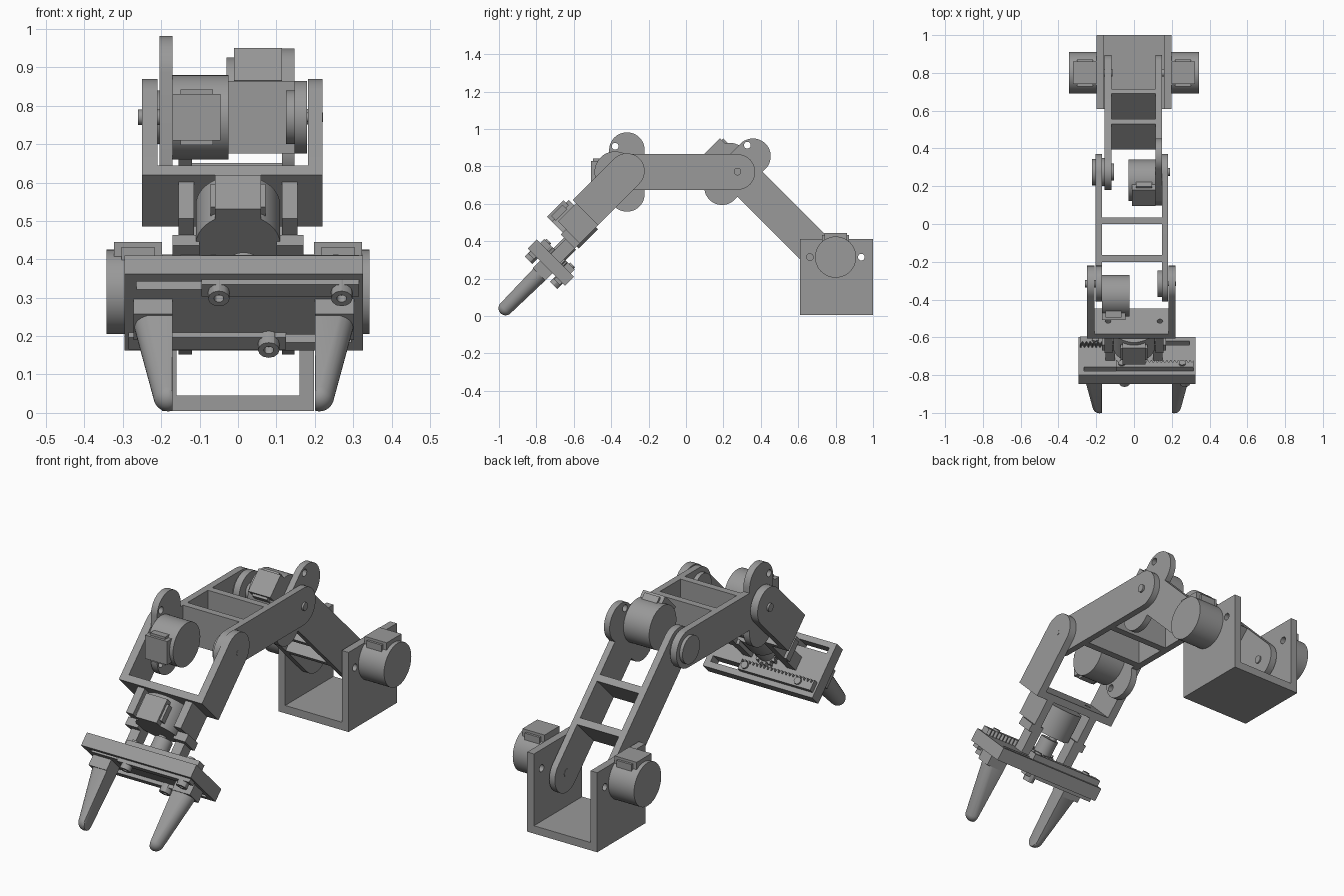
import bpy, bmesh
from math import sin, cos, pi, radians
from mathutils import Matrix, Vector

if "Cube" in bpy.data.objects:
    bpy.data.objects.remove(bpy.data.objects["Cube"])

R = 0.095                       # half width of every arm link
X, Y, Z = Vector((1, 0, 0)), Vector((0, 1, 0)), Vector((0, 0, 1))
grey = bpy.data.materials.new("dark_grey")
grey.diffuse_color = (0.32, 0.32, 0.32, 1)
grey.use_nodes = True
grey.node_tree.nodes["Principled BSDF"].inputs["Base Color"].default_value = grey.diffuse_color


def axes(o, xa, za):
    """Matrix with origin o, local x axis xa and local z axis za."""
    xa, za = Vector(xa), Vector(za)
    m = Matrix((xa, za.cross(xa), za)).transposed().to_4x4()
    m.translation = Vector(o)
    return m


def link_frame(y, z, deg):
    """Local x runs along the link, local z is world x."""
    a = radians(deg)
    return axes((0, y, z), (0, cos(a), sin(a)), X)


def arc(cx, cy, r, a0, a1, n=24):
    return [(cx + r * cos(radians(a0 + (a1 - a0) * i / n)),
             cy + r * sin(radians(a0 + (a1 - a0) * i / n))) for i in range(n + 1)]


def circle(cx, cy, r, n=48):
    return arc(cx, cy, r, 0, 360, n)[:-1]


def rect(x0, x1, y0, y1):
    return [(x0, y0), (x1, y0), (x1, y1), (x0, y1)]


def add(name, mesh, m):
    mesh.materials.clear()
    mesh.materials.append(grey)
    ob = bpy.data.objects.new(name, mesh)
    ob.matrix_world = m
    bpy.context.collection.objects.link(ob)
    return ob


def prism(name, m, z0, z1, *outlines):
    """Extrude a filled profile (later outlines are holes) from z0 to z1."""
    cu = bpy.data.curves.new(name, 'CURVE')
    cu.dimensions, cu.fill_mode, cu.extrude = '2D', 'BOTH', abs(z1 - z0) / 2
    for pts in outlines:
        sp = cu.splines.new('POLY')
        sp.points.add(len(pts) - 1)
        for p, (a, b) in zip(sp.points, pts):
            p.co = (a, b, 0, 1)
        sp.use_cyclic_u = True
    tmp = bpy.data.objects.new(name, cu)
    bpy.context.collection.objects.link(tmp)
    dg = bpy.context.evaluated_depsgraph_get()
    mesh = bpy.data.meshes.new_from_object(tmp.evaluated_get(dg))
    bpy.data.objects.remove(tmp)
    bm = bmesh.new()
    bm.from_mesh(mesh)
    bmesh.ops.translate(bm, verts=bm.verts, vec=(0, 0, (z0 + z1) / 2))
    bmesh.ops.remove_doubles(bm, verts=bm.verts, dist=1e-5)
    bmesh.ops.recalc_face_normals(bm, faces=bm.faces)
    bm.to_mesh(mesh)
    bm.free()
    return add(name, mesh, m)


def motor(name, m, shaft):
    """Round stepper: mounting face at z = 0, body towards +z, terminal box on +x."""
    prism(name + "_body", m, 0, 0.145, circle(0, 0, 0.11))
    prism(name + "_terminal_box", m, 0, 0.125, rect(0.05, 0.13, -0.06, 0.06))
    prism(name + "_terminal_cover", m, 0.02, 0.105, rect(0.05, 0.117, -0.072, 0.072))
    prism(name + "_shaft", m, -shaft, 0, circle(-0.063, 0, 0.02, 24))


def plain_link(L):
    return arc(0, 0, R, 90, 270) + arc(L, 0, R, -90, 90)


def mount_link(L):
    """Link ending in a crosswise motor flange, with two screw holes."""
    out = arc(0, 0, R, 90, 270) + [(L - R, -R)] + arc(L, -0.117, R, 180, 360)
    out += arc(L, 0.117, R, 0, 180) + [(L - R, R)]
    return [out] + [circle(L + 0.063, s * 0.1375, 0.018, 20) for s in (1, -1)]


# Base bracket with two shoulder motors
base = link_frame(0.805, 0.315, 0)
for side, s in (("left", -1), ("right", 1)):
    prism("base_wall_" + side, base, s * 0.16, s * 0.198, rect(-0.195, 0.195, -0.31, 0.097),
          *[circle(c - 0.005, 0, 0.018, 20) for c in (-0.1375, 0.1375)])
    motor("shoulder_motor_" + side, axes((s * 0.198, 0.80, 0.315), Z, X * s), 0.085)
prism("base_floor", base, -0.16, 0.16, rect(-0.195, 0.195, -0.31, -0.27))

# Upper arm: shoulder to elbow
f1, L1 = link_frame(0.80, 0.247, 135), 0.742
prism("upper_arm_left", f1, -0.155, -0.12, plain_link(L1))
prism("upper_arm_right", f1, 0.115, 0.147, *mount_link(L1))
for i, u in enumerate((0.215, 0.442)):
    prism(f"upper_arm_rung_{i}", f1, -0.12, 0.115, rect(u, u + 0.035, -R, R))
d1 = f1.to_3x3() @ X
motor("elbow_motor", axes(f1 @ Vector((L1 + 0.063, 0, 0.115)), d1, -X), 0.075)

# Forearm: elbow to wrist
f2, L2 = link_frame(0.275, 0.77, 180), 0.591
prism("forearm_left", f2, -0.205, -0.17, *mount_link(L2))
prism("forearm_right", f2, 0.147, 0.18, plain_link(L2))
for i, u in enumerate((0.24, 0.44)):
    prism(f"forearm_rung_{i}", f2, -0.17, 0.147, rect(u, u + 0.036, -R, R))
motor("wrist_motor", axes(f2 @ Vector((L2 + 0.063, 0, -0.17)), -Y, X), 0.09)
prism("elbow_pin_head", f2, -0.222, -0.205, circle(0, 0, 0.07))
prism("elbow_washer", f2, -0.17, -0.155, circle(0, 0, 0.075))
prism("elbow_pin_end", f2, -0.12, -0.105, circle(0, 0, 0.045))
prism("wrist_washer", f2, 0.125, 0.147, circle(L2, 0, 0.07))
prism("wrist_pin", f2, 0.18, 0.222, circle(L2, 0, 0.012, 16))

# Wrist bracket
f3, L3 = link_frame(-0.316, 0.775, 225), 0.315
wrist = arc(0, 0, R, 90, 270) + [(L3, -R), (L3, R)]
prism("wrist_plate_left", f3, -0.25, -0.21, wrist)
prism("wrist_plate_right", f3, 0.182, 0.22, wrist)
u = f3.to_3x3() @ X             # along the gripper
w = axes((0, -0.316, 0.775), X, u)   # local x = world x, y = up-front, z = along gripper
prism("wrist_cross_plate", w, 0.28, L3, rect(-0.21, 0.182, -R, R),
      circle(-0.1375, 0, 0.015, 16), circle(0.1375, 0, 0.015, 16))

# Gripper motor and the posts that carry the gripper
n = w.to_3x3() @ Y
motor("gripper_motor", axes(w @ Vector((0, 0, 0.475)), n, -u), 0.18)
for side, s in (("left", -1), ("right", 1)):
    a, b = sorted((s * 0.115, s * 0.155))
    prism("motor_cheek_" + side, w, L3, 0.45, rect(a, b, -R, 0.07))
    a, b = sorted((s * 0.10, s * 0.17))
    prism("motor_ear_block_" + side, w, 0.45, 0.49, rect(a, b, -R, 0.01))
    a, b = sorted((s * 0.10, s * 0.15))
    prism("gripper_post_" + side, w, 0.49, 0.60, rect(a, b, -R, -0.025))

# Gripper plate with two slots, racks and pinion
g = axes(w @ Vector((0.015, -0.06, 0)), X, u)
prism("gripper_plate", g, 0.60, 0.667, rect(-0.31, 0.31, -0.14, 0.143),
      rect(-0.28, 0.28, 0.085, 0.115), rect(-0.28, 0.28, -0.11, -0.08))
prism("gripper_collar", g, 0.49, 0.57, circle(0, 0, 0.045, 32))
prism("pinion", g, 0.57, 0.60, [((0.05 + 0.012 * (i % 4 < 2)) * cos(i * pi / 28),
                                 (0.05 + 0.012 * (i % 4 < 2)) * sin(i * pi / 28))
                                for i in range(56)])
for name, s, x0 in (("upper", 1, -0.11), ("lower", -1, -0.30)):
    teeth = [(x0 + 0.41 * i / 80, s * (0.062 if i % 4 < 2 else 0.078)) for i in range(81)]
    prism(name + "_rack", g, 0.57, 0.60, teeth + [(x0 + 0.41, s * 0.115), (x0, s * 0.115)])
    c = 0.10 if s > 0 else -0.095
    prism(name + "_slider", g, 0.60, 0.685, rect(x0, x0 + 0.41, c - 0.022, c + 0.022))
for i, (x, y) in enumerate(((-0.065, 0.095), (0.255, 0.095), (0.065, -0.095))):
    prism(f"slider_screw_{i}", g, 0.667, 0.71, circle(x, y, 0.028, 12), circle(x, y, 0.013, 12))
for i, (x, y) in enumerate(((-0.22, -0.09), (0.08, -0.09), (-0.08, 0.09), (0.24, 0.09))):
    prism(f"rack_screw_{i}", g, 0.56, 0.57, circle(x, y, 0.018, 16))


def finger(name, s):
    """Tapered finger, flat on the gripping side, with a rounded tip."""
    bm = bmesh.new()
    base = [(0.185, -0.045), (0.25, -0.045)] + arc(0.24, 0, 0.045, -80, 80, 12)
    base += [(0.25, 0.045), (0.185, 0.045)]
    for x, y in base:
        bm.verts.new((x, y, 0.72))
    bmesh.ops.create_uvsphere(bm, u_segments=24, v_segments=14, radius=0.038,
                              matrix=Matrix.Translation((0.197, 0, 0.977)))
    bmesh.ops.delete(bm, geom=bm.edges[:], context='EDGES_FACES')
    for v in bm.verts:
        v.co.x = s * max(v.co.x, 0.185)
    bmesh.ops.remove_doubles(bm, verts=bm.verts, dist=1e-5)
    bmesh.ops.convex_hull(bm, input=bm.verts)
    bmesh.ops.delete(bm, geom=[v for v in bm.verts if not v.link_faces], context='VERTS')
    bmesh.ops.recalc_face_normals(bm, faces=bm.faces)
    mesh = bpy.data.meshes.new(name)
    bm.to_mesh(mesh)
    bm.free()
    add(name, mesh, g)


# Fingers on their carriages
for side, s in (("left", -1), ("right", 1)):
    finger("finger_" + side, s)
    a, b = sorted((s * 0.185, s * 0.287))
    prism("finger_carriage_" + side, g, 0.667, 0.722, rect(a, b, -0.045, 0.05))

# Smooth the round walls, keep edges sharp
for ob in bpy.context.scene.objects:
    ob.select_set(True)
    bpy.context.view_layer.objects.active = ob
bpy.ops.object.shade_smooth_by_angle(angle=radians(30))
